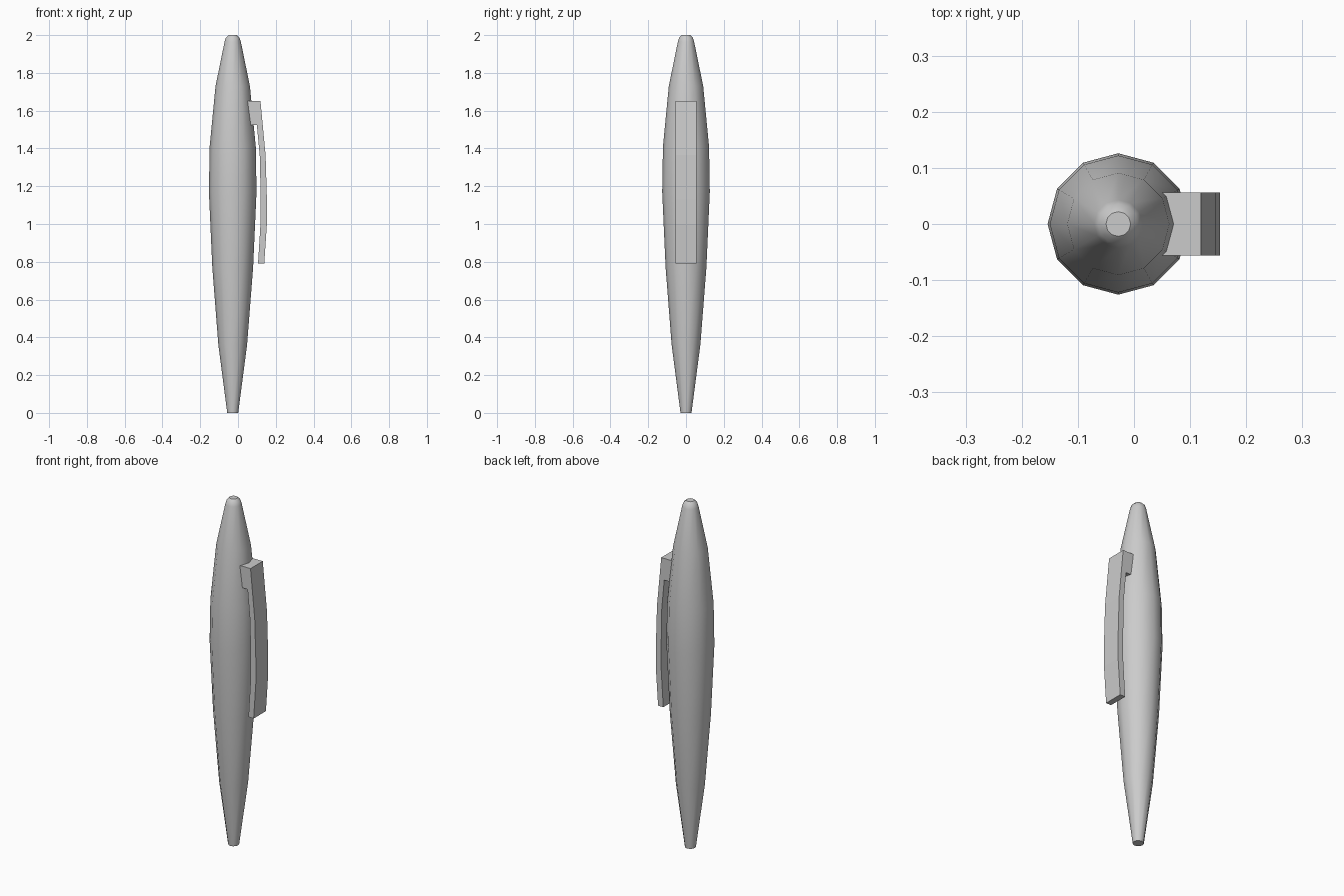
import bpy, bmesh
from math import cos, sin, tau, radians

if "Cube" in bpy.data.objects:
    bpy.data.objects.remove(bpy.data.objects["Cube"])


def make_object(name, bm, smooth_angle=None):
    bmesh.ops.recalc_face_normals(bm, faces=bm.faces)
    mesh = bpy.data.meshes.new(name)
    bm.to_mesh(mesh)
    bm.free()
    obj = bpy.data.objects.new(name, mesh)
    bpy.context.collection.objects.link(obj)
    if smooth_angle:
        bpy.ops.object.select_all(action='DESELECT')
        obj.select_set(True)
        bpy.context.view_layer.objects.active = obj
        bpy.ops.object.shade_smooth_by_angle(angle=radians(smooth_angle))
    return obj


def lathe(name, profile, sides, center_x):
    bm = bmesh.new()
    rings = [[bm.verts.new((center_x + r * cos(tau * i / sides),
                            r * sin(tau * i / sides), z))
              for i in range(sides)] for r, z in profile]
    for low, high in zip(rings, rings[1:]):
        for i in range(sides):
            j = (i + 1) % sides
            bm.faces.new((low[i], low[j], high[j], high[i]))
    bm.faces.new(rings[0])
    bm.faces.new(rings[-1])
    return make_object(name, bm, 40)


def extrude_xz(name, outline, half_width):
    bm = bmesh.new()
    face = bm.faces.new([bm.verts.new((x, -half_width, z)) for x, z in outline])
    new = bmesh.ops.extrude_face_region(bm, geom=[face])['geom']
    bmesh.ops.translate(bm, vec=(0, 2 * half_width, 0),
                        verts=[v for v in new if isinstance(v, bmesh.types.BMVert)])
    return make_object(name, bm)


# Tapered twelve-sided barrel with a rounded top and a flat tip
lathe("barrel", [(0.029, 0), (0.076, 0.36), (0.108, 0.77), (0.126, 1.17),
                 (0.122, 1.41), (0.091, 1.73), (0.043, 1.965),
                 (0.036, 1.987), (0.022, 2.0)], 12, -0.028)

# Curved pocket clip, its hooked top set into the barrel
extrude_xz("clip", [(0.045, 1.65), (0.119, 1.65), (0.146, 1.365), (0.153, 1.13),
                    (0.153, 1.0), (0.139, 0.79), (0.106, 0.79), (0.119, 1.0),
                    (0.119, 1.17), (0.116, 1.35), (0.1, 1.525), (0.055, 1.525)], 0.056)
